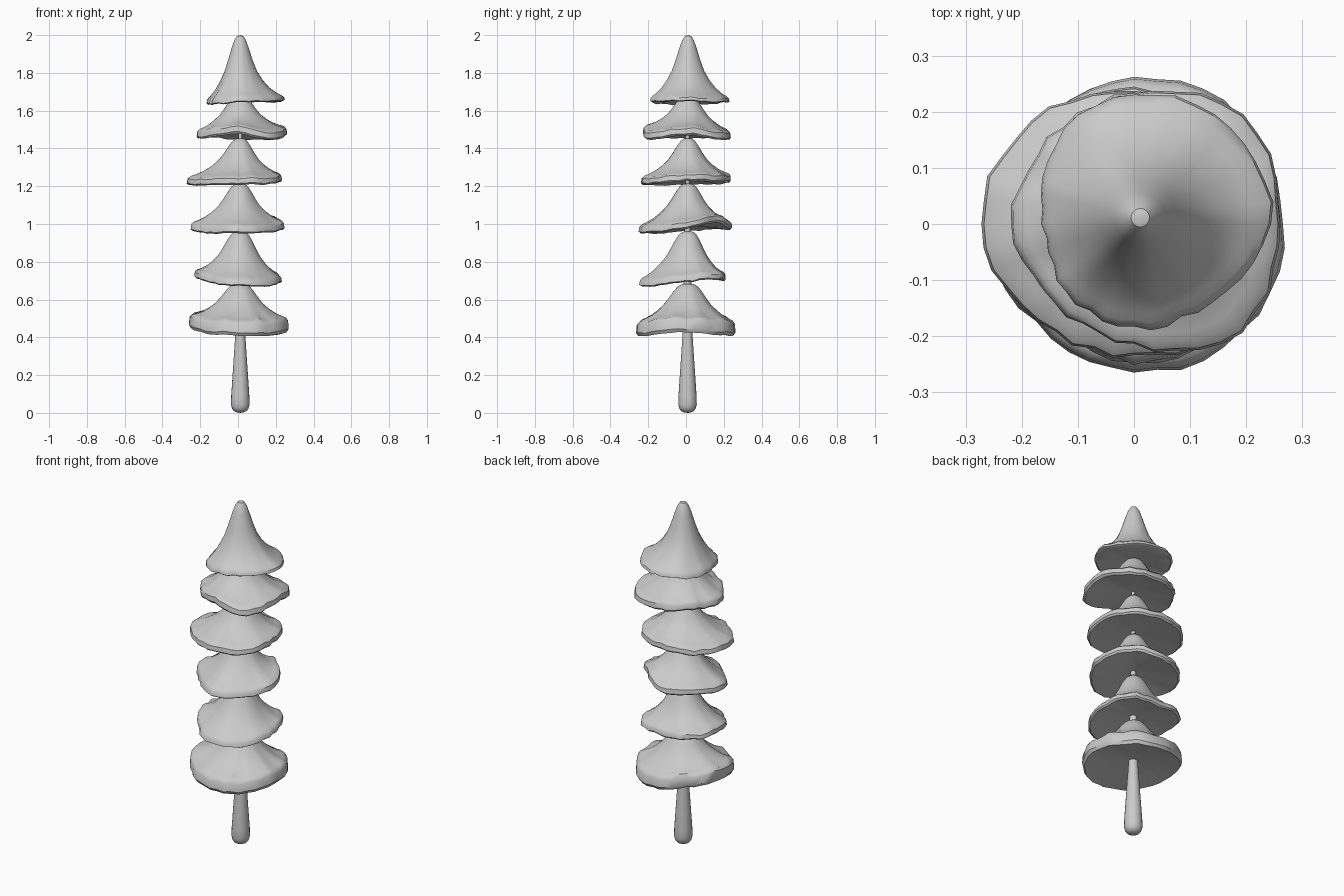
import bpy, bmesh, math, random

if "Cube" in bpy.data.objects:
    bpy.data.objects.remove(bpy.data.objects["Cube"])

random.seed(4)
SEG = 40
AX, AY = .012, .012      # the trunk axis sits slightly off the bounding centre


def cyclic(vals, u):
    """Smooth closed interpolation through evenly spaced values, u in 0..1."""
    n = len(vals)
    i = int(u * n)
    f = u * n - i
    a, b, c, d = (vals[(i + k) % n] for k in (-1, 0, 1, 2))
    return b + 0.5 * f * (c - a + f * (2*a - 5*b + 4*c - d + f * (3*(b - c) + d - a)))


def lathe(name, rings, bottom, top):
    """Skin rings of points, closing both ends with a fan to a pole."""
    bm = bmesh.new()
    loops = [[bm.verts.new(p) for p in r] for r in rings]
    n = len(rings[0])
    for lo, hi in zip(loops, loops[1:]):
        for j in range(n):
            k = (j + 1) % n
            bm.faces.new((lo[j], lo[k], hi[k], hi[j]))
    b, t = bm.verts.new((AX, AY, bottom)), bm.verts.new((AX, AY, top))
    for j in range(n):
        k = (j + 1) % n
        bm.faces.new((b, loops[0][k], loops[0][j]))
        bm.faces.new((t, loops[-1][j], loops[-1][k]))
    bmesh.ops.recalc_face_normals(bm, faces=bm.faces)
    mesh = bpy.data.meshes.new(name)
    bm.to_mesh(mesh)
    bm.free()
    ob = bpy.data.objects.new(name, mesh)
    bpy.context.collection.objects.link(ob)
    bpy.ops.object.select_all(action='DESELECT')
    ob.select_set(True)
    bpy.context.view_layer.objects.active = ob
    bpy.ops.object.shade_smooth_by_angle(angle=math.radians(35))


# Flared bough profile: (radius fraction, height fraction above the rim)
PROFILE = [(.93, .025), (.85, .06), (.7, .15), (.55, .28), (.42, .43),
           (.32, .6), (.22, .8), (.15, .92), (.08, .985)]


def tier(name, apex, thick, power, radii, rims):
    """Bough layer with an uneven rim given every 45 degrees from +x."""
    mean_r, mean_z = sum(radii) / 8, sum(rims) / 8
    under = mean_z + 0.025
    ang = [2 * math.pi * j / SEG for j in range(SEG)]
    R = [cyclic(radii, j / SEG) + random.uniform(-.005, .005) for j in range(SEG)]
    Z = [cyclic(rims, j / SEG) + random.uniform(-.004, .004) for j in range(SEG)]
    T = [thick * random.uniform(.9, 1.1) for _ in ang]
    mean_top = mean_z + thick

    def ring(t, height):
        pts = []
        for j, a in enumerate(ang):
            r = t * (mean_r * (1 - t) + R[j] * t)
            pts.append((r * math.cos(a) + AX * (1 - t),
                        r * math.sin(a) + AY * (1 - t), height(j)))
        return pts

    def top_height(j, t, h):
        # the rim's waviness fades out towards the peak
        rim = mean_top + (Z[j] + T[j] - mean_top) * t
        return rim + (apex - rim) * h

    rings = [ring(t, lambda j, t=t: under + (Z[j] - under) * t ** 1.5)
             for t in (.3, .65, .96)]
    rings.append(ring(1.0, lambda j: Z[j] + T[j] * .25))
    rings.append(ring(.985, lambda j: Z[j] + T[j] * .85))
    for t, h in PROFILE:
        rings.append(ring(t ** power, lambda j, t=t, h=h: top_height(j, t, h)))
    lathe(name, rings, under, apex)


# Bough layers, bottom to top
tier("boughs_1", .685, .075, .85,
     [.268, .27, .262, .25, .262, .25, .265, .272],
     [.425, .41, .41, .44, .45, .42, .408, .408])
tier("boughs_2", .962, .035, .84,
     [.23, .24, .212, .245, .228, .215, .248, .243],
     [.69, .705, .70, .71, .715, .685, .668, .67])
tier("boughs_3", 1.215, .04, .9,
     [.245, .215, .24, .24, .248, .205, .248, .235],
     [.975, 1.01, .97, .97, .96, .945, .95, .95])
tier("boughs_4", 1.455, .04, .97,
     [.23, .235, .235, .26, .273, .245, .237, .25],
     [1.225, 1.22, 1.22, 1.21, 1.205, 1.20, 1.205, 1.21])
tier("boughs_5", 1.68, .045, .9,
     [.258, .275, .235, .215, .217, .2, .217, .27],
     [1.47, 1.445, 1.445, 1.455, 1.45, 1.46, 1.475, 1.445])
tier("boughs_top", 2.0, .025, 1.0,
     [.245, .245, .232, .2, .162, .17, .187, .195],
     [1.65, 1.64, 1.645, 1.635, 1.63, 1.63, 1.645, 1.645])

# Tapered trunk with a rounded foot
trunk = [(.02, .003), (.035, .011), (.044, .024), (.049, .045), (.048, .09),
         (.042, .18), (.034, .3), (.026, .42), (.02, .7), (.015, .97),
         (.012, 1.2), (.01, 1.45), (.008, 1.75)]
lathe("trunk", [[(AX + r * math.cos(math.pi * j / 10), AY - .004 + r * math.sin(math.pi * j / 10), z)
                 for j in range(20)] for r, z in trunk], 0, 1.76)
